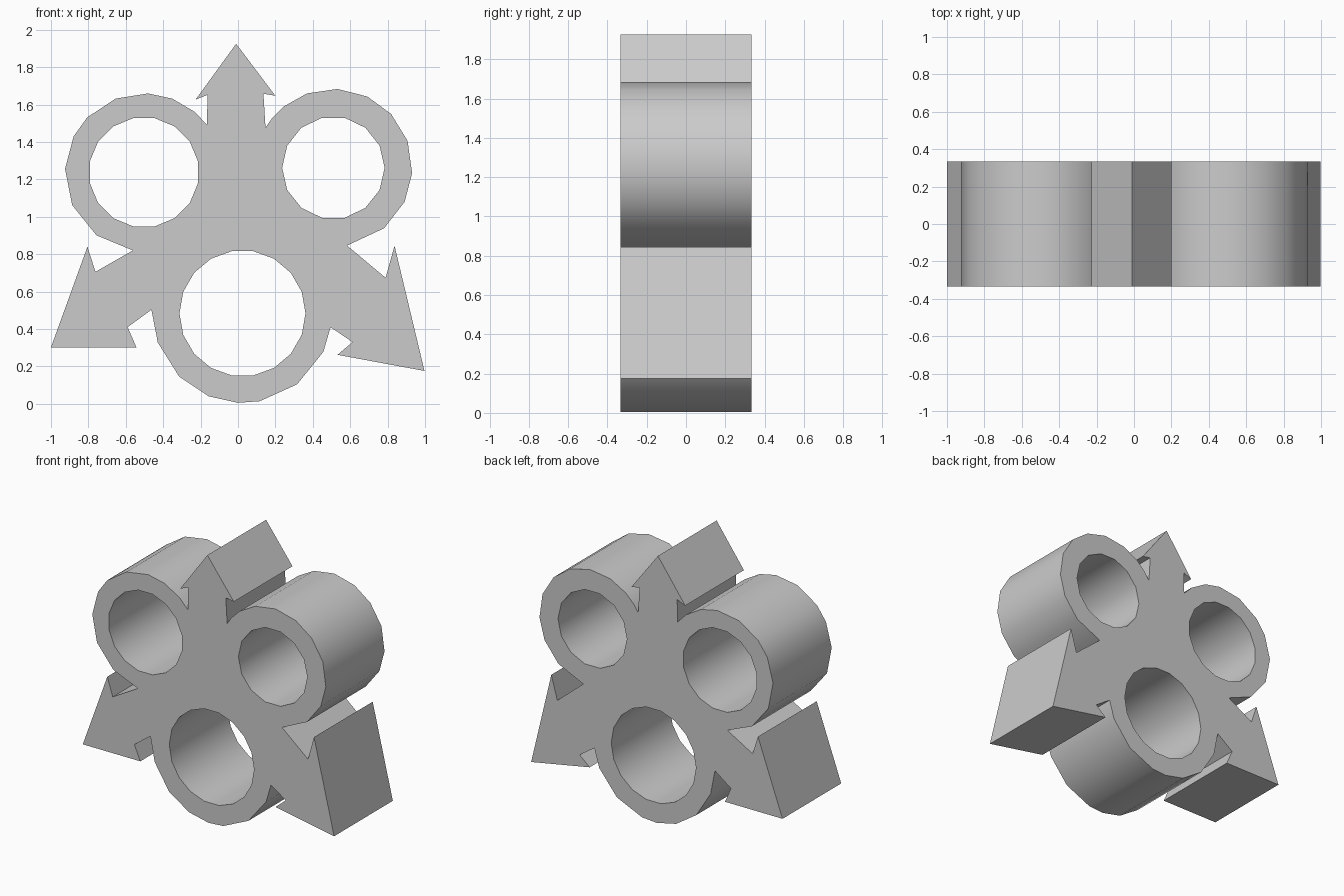
import bpy
from math import cos, sin, radians, pi

HALF_DEPTH = 0.333

default_cube = bpy.data.objects.get("Cube")
if default_cube:
    bpy.data.objects.remove(default_cube, do_unlink=True)

# Ring centres in the x-z plane
LEFT_RING = (0.51, 1.262)
RIGHT_RING = (-0.503, 1.238)
LOWER_RING = (0.024, 0.484)


def arc(centre, radius, angles):
    """Points on a circle at the given angles in degrees."""
    return [(centre[0] + radius * cos(radians(a)),
             centre[1] + radius * sin(radians(a))) for a in angles]


def hole(centre, radius, sides, first_angle):
    """Closed regular polygon for a bore."""
    return arc(centre, radius, [first_angle + i * 360 / sides for i in range(sides)])


def add_loop(curve, points):
    """Add one closed straight-sided loop to a curve."""
    spline = curve.splines.new('POLY')
    spline.points.add(len(points) - 1)
    for point, (x, z) in zip(spline.points, points):
        point.co = (x, z, 0, 1)
    spline.use_cyclic_u = True


def make_material(name, colour):
    material = bpy.data.materials.new(name)
    material.use_nodes = True
    material.diffuse_color = colour
    material.node_tree.nodes["Principled BSDF"].inputs["Base Color"].default_value = colour
    return material


# Outer contour, clockwise from the top arrow
upper_arrow_left_side = [(-0.01, 1.925), (0.2, 1.647), (0.136, 1.658), (0.147, 1.476)]
left_ring_arc = arc(LEFT_RING, 0.422, [141, 129, 109.5, 87, 64.5, 43, 20, -4, -25.5, -50, -80])
left_arrow = [(0.789, 0.674), (0.837, 0.845), (0.997, 0.176),
              (0.532, 0.262), (0.612, 0.33), (0.495, 0.41)]
lower_ring_arc = arc(LOWER_RING, 0.479, [-25.5, -52.5, -79, -93, -112, -135, -161])
right_arrow = [(-0.463, 0.503), (-0.59, 0.41), (-0.543, 0.302),
               (-1.0, 0.302), (-0.805, 0.84), (-0.762, 0.706)]
right_ring_arc = arc(RIGHT_RING, 0.422, [262, 233, 204.5, 177.5, 153, 136, 111, 87, 69, 50, 37])
upper_arrow_right_side = [(-0.163, 1.652), (-0.227, 1.626)]

outline = (upper_arrow_left_side + left_ring_arc + left_arrow + lower_ring_arc
           + right_arrow + right_ring_arc + upper_arrow_right_side)

# Filled profile with three bores, extruded along the depth
profile = bpy.data.curves.new("emblem_profile", 'CURVE')
profile.dimensions = '2D'
profile.fill_mode = 'BOTH'
profile.extrude = HALF_DEPTH
add_loop(profile, outline)
add_loop(profile, hole(LEFT_RING, 0.274, 14, 90 - 180 / 14))
add_loop(profile, hole(RIGHT_RING, 0.295, 16, 90 - 180 / 16))
add_loop(profile, hole(LOWER_RING, 0.337, 18, 0))

emblem = bpy.data.objects.new("ring_and_arrow_block", profile)
bpy.context.collection.objects.link(emblem)
emblem.rotation_euler = (pi / 2, 0, 0)

# Turn the curve into a mesh with welded edges
bpy.ops.object.select_all(action='DESELECT')
emblem.select_set(True)
bpy.context.view_layer.objects.active = emblem
bpy.ops.object.convert(target='MESH')
emblem = bpy.context.object
bpy.ops.object.transform_apply(location=False, rotation=True, scale=False)
bpy.ops.object.mode_set(mode='EDIT')
bpy.ops.mesh.select_all(action='SELECT')
bpy.ops.mesh.remove_doubles(threshold=0.0005)
bpy.ops.mesh.normals_make_consistent(inside=False)
bpy.ops.object.mode_set(mode='OBJECT')

# Round walls smooth, arrow edges and caps sharp
bpy.ops.object.shade_smooth_by_angle(angle=radians(32))

emblem.data.materials.clear()
emblem.data.materials.append(make_material("plain_grey", (0.6, 0.6, 0.6, 1)))
